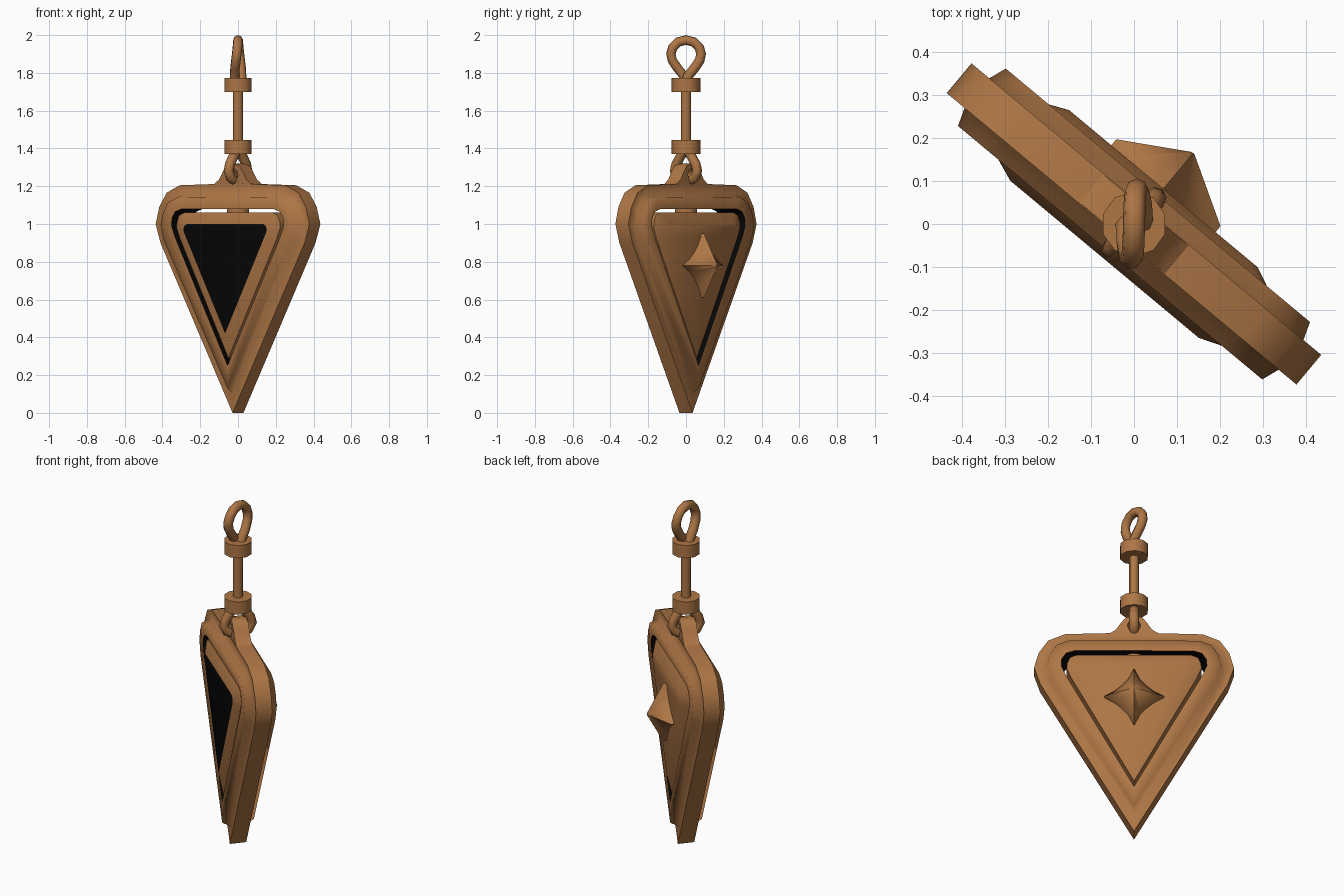
import bpy, bmesh, math

if "Cube" in bpy.data.objects:
    bpy.data.objects.remove(bpy.data.objects["Cube"])

YAW = math.radians(-39.8)   # the pendant hangs turned about z


def material(name, rgb):
    m = bpy.data.materials.new(name)
    m.diffuse_color = (*rgb, 1)
    m.use_nodes = True
    m.node_tree.nodes["Principled BSDF"].inputs["Base Color"].default_value = m.diffuse_color
    return m


BRONZE = material("bronze", (0.42, 0.18, 0.06))
BLACK = material("black", (0.002, 0.002, 0.002))


def finish(ob, angle, yaw=0.0):
    ob.rotation_euler.z = yaw
    bpy.ops.object.select_all(action='DESELECT')
    ob.select_set(True)
    bpy.context.view_layer.objects.active = ob
    if ob.type == 'CURVE':
        bpy.ops.object.convert(target='MESH')
        ob = bpy.context.object
    bpy.ops.object.shade_smooth_by_angle(angle=math.radians(angle))
    return ob


def mirrored(half):
    """Half outline from the bottom tip to the top centre -> closed outline."""
    return half + [(-x, z) for x, z in reversed(half[1:-1])]


def loft(name, rings, closed, angle, black=(), black_cap=False):
    """Skin a list of (half outline, depth) rings; closed joins last to first."""
    bm = bmesh.new()
    loops = [[bm.verts.new((x, d, z)) for x, z in mirrored(h)] for h, d in rings]
    n = len(loops[0])
    for i in range(len(loops) if closed else len(loops) - 1):
        a, b = loops[i], loops[(i + 1) % len(loops)]
        for j in range(n):
            k = (j + 1) % n
            f = bm.faces.new((a[j], a[k], b[k], b[j]))
            f.material_index = 1 if i in black else 0
    if not closed:
        bm.faces.new(loops[0]).material_index = int(black_cap)
        bm.faces.new(loops[-1])
    bmesh.ops.recalc_face_normals(bm, faces=bm.faces)
    me = bpy.data.meshes.new(name)
    bm.to_mesh(me)
    bm.free()
    me.materials.append(BRONZE)
    me.materials.append(BLACK)
    ob = bpy.data.objects.new(name, me)
    bpy.context.collection.objects.link(ob)
    return finish(ob, angle, YAW)


def curve(name, splines, dims, cyclic):
    cu = bpy.data.curves.new(name, 'CURVE')
    cu.dimensions = dims
    for pts in splines:
        s = cu.splines.new('POLY')
        s.points.add(len(pts) - 1)
        for p, co in zip(s.points, pts):
            p.co = (*co, 1)
        s.use_cyclic_u = cyclic
    cu.materials.append(BRONZE)
    ob = bpy.data.objects.new(name, cu)
    bpy.context.collection.objects.link(ob)
    return ob


def tube(name, pts, radius, yaw=0.0):
    ob = curve(name, [pts], '3D', False)
    ob.data.bevel_depth = radius
    ob.data.bevel_resolution = 2
    return finish(ob, 60, yaw)


def cylinder(name, r, z0, z1, sides, yaw=0.0):
    bpy.ops.mesh.primitive_cylinder_add(vertices=sides, radius=r, depth=z1 - z0,
                                        location=(0, 0, (z0 + z1) / 2))
    ob = bpy.context.object
    ob.name = name
    ob.data.materials.append(BRONZE)
    return finish(ob, 50, yaw)


# Stepped triangular frame with a black inner wall
outer = [(0, 0), (.497, .9), (.53, 1.0), (.505, 1.09), (.455, 1.165), (.365, 1.205), (0, 1.215)]
base = [(0, .105), (.452, .905), (.476, .99), (.457, 1.07), (.422, 1.125), (.35, 1.152), (0, 1.155)]
ridge = [(0, .13), (.437, .91), (.461, .995), (.443, 1.06), (.41, 1.115), (.345, 1.141), (0, 1.144)]
hole = [(0, .25), (.362, .93), (.386, .99), (.383, 1.03), (.36, 1.065), (.315, 1.08), (0, 1.08)]
front = [(outer, -.045), (base, -.045), (ridge, -.087), (hole, -.087)]
loft("frame", front + [(h, -d) for h, d in reversed(front)], True, 80, black=(3,))

# Inner plate with bevelled edges and a black front panel
edge = [(0, .29), (.335, .925), (.357, .98), (.355, 1.01), (.34, 1.045), (.305, 1.06), (0, 1.06)]
panel = [(0, .42), (.27, .93), (.286, .962), (.286, .978), (.278, .992), (.262, 1.0), (0, 1.0)]
loft("plate", [(panel, -.107), (edge, -.08), (edge, .075), (panel, .107)], False, 50,
     black_cap=True)
cylinder("plate_pin", .06, 1.03, 1.11, 12, YAW)

# Four-pointed star boss on the back
def star(r, k):
    return [(0, .78 - 1.07 * r), (k * .35, .78 - k * 1.15), (k * .72, .78 - k * .72),
            (k * 1.15, .78 - k * .35), (r, .78), (k * 1.15, .78 + k * .35),
            (k * .72, .78 + k * .72), (k * .35, .78 + k * 1.15), (0, .78 + 1.07 * r)]


loft("star_boss", [(star(.158, .09), .095), (star(.158, .09), .125),
                   (star(.004, .002), .215)], False, 50)

# Hanging tab on the frame top, with an eye
tab = [(0, 1.17), (.16, 1.19), (.12, 1.218), (.095, 1.235), (.07, 1.275), (.045, 1.308), (0, 1.32)]
eye = [(.035 * math.cos(i * math.pi / 5), 1.26 + .035 * math.sin(i * math.pi / 5))
       for i in range(10)]
t = curve("hanging_tab", [[(x, z, 0) for x, z in mirrored(tab)],
                          [(x, z, 0) for x, z in eye]], '2D', True)
t.data.fill_mode = 'BOTH'
t.data.extrude = .043
t.rotation_euler.x = math.pi / 2
finish(t, 50, YAW)

# Lower link through the eye
link = [(.012, 1.39), (.04, 1.355), (.068, 1.315), (.078, 1.28), (.06, 1.245), (.03, 1.23), (0, 1.226)]
tube("lower_link", [(0, y, z) for y, z in link] +
     [(0, -y, z) for y, z in reversed(link[:-1])], .026, YAW)

# Rod with two collars
cylinder("rod", .026, 1.39, 1.74, 8)
for label, z in (("lower", 1.37), ("upper", 1.70)):
    cylinder(label + "_collar", .076, z, z + .074, 10)

# Top loop with its strands crossing at the base
loop = [(.018, 0, 1.75), (.018, .012, 1.785), (.016, .045, 1.825), (.011, .072, 1.865),
        (.007, .08, 1.9), (.003, .07, 1.935), (.001, .042, 1.963), (0, 0, 1.974)]
tube("top_loop", loop + [(-x, -y, z) for x, y, z in reversed(loop[:-1])], .026)
